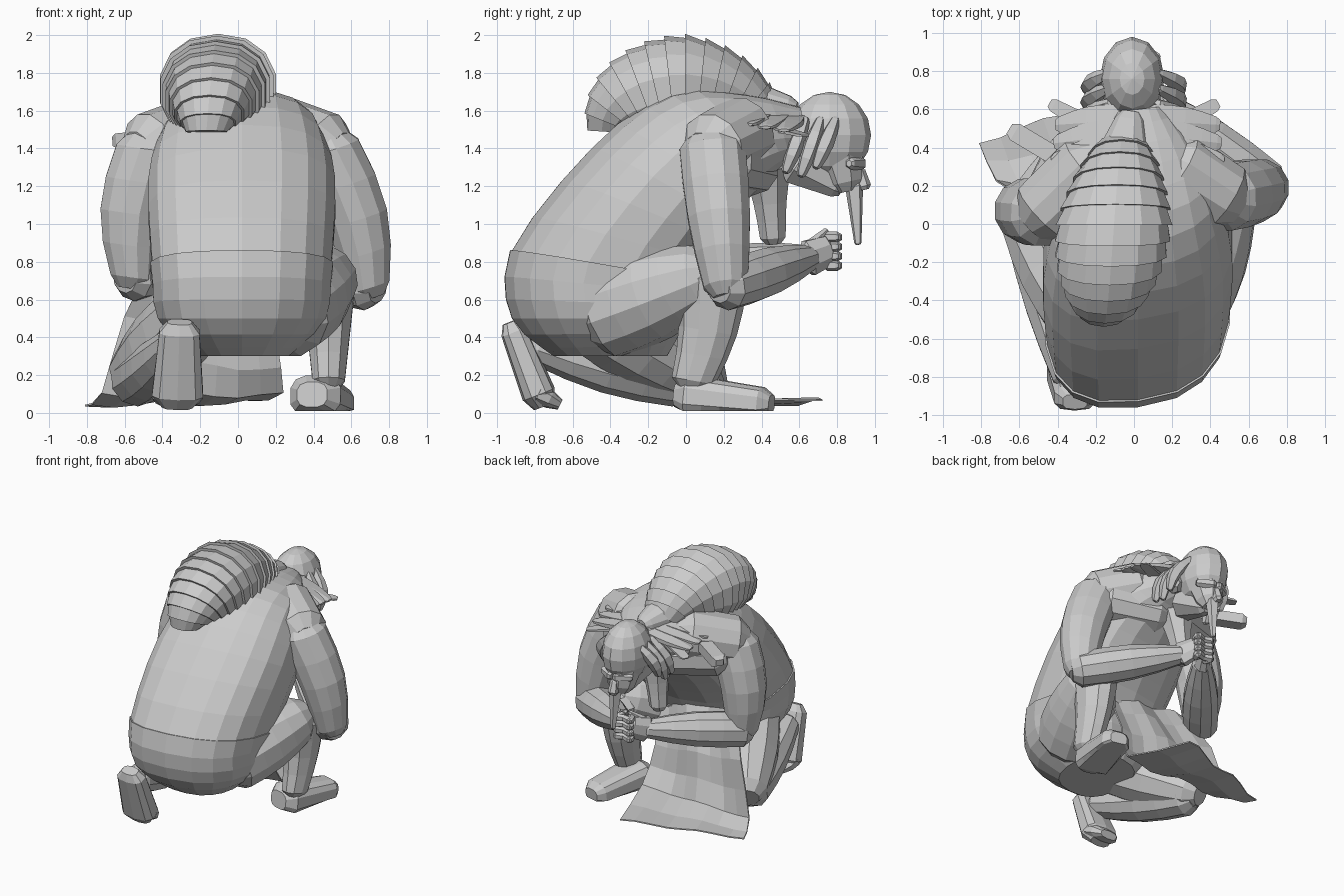
import bpy
import math
import random
from mathutils import Vector

random.seed(4)
cube = bpy.data.objects.get("Cube")
if cube:
    bpy.data.objects.remove(cube)

SIDES = {"pos": 1, "neg": -1}


def add_mesh(name, verts, faces):
    mesh = bpy.data.meshes.new(name)
    mesh.from_pydata([tuple(v) for v in verts], [], faces)
    mesh.update()
    obj = bpy.data.objects.new(name, mesh)
    bpy.context.collection.objects.link(obj)
    return obj


def oval(center, across, upward, sides=10, boxy=1):
    """Ring of points; boxy below one squares it off."""
    ring = []
    for i in range(sides):
        angle = math.tau * (i + 0.5) / sides
        c, s = math.cos(angle), math.sin(angle)
        ring.append(center + across * math.copysign(abs(c) ** boxy, c)
                    + upward * math.copysign(abs(s) ** boxy, s))
    return ring


def loft(name, rings):
    n = len(rings[0])
    faces = [(r * n + i, r * n + (i + 1) % n, (r + 1) * n + (i + 1) % n, (r + 1) * n + i)
             for r in range(len(rings) - 1) for i in range(n)]
    last = (len(rings) - 1) * n
    faces += [tuple(reversed(range(n))), tuple(range(last, last + n))]
    return add_mesh(name, [p for ring in rings for p in ring], faces)


def smooth(keys, steps=3):
    """Rows of numbers joined by a smooth curve through every row."""
    rows = []
    for i in range(len(keys) - 1):
        before, after = keys[max(i - 1, 0)], keys[min(i + 2, len(keys) - 1)]
        for k in range(steps):
            t = k / steps
            rows.append([b + t * (c - a + t * (2 * a - 5 * b + 4 * c - d
                                               + t * (3 * b - 3 * c + d - a))) / 2
                         for a, b, c, d in zip(before, keys[i], keys[i + 1], after)])
    return rows + [list(keys[-1])]


def limb(name, start, end, r_start, r_end, swell=0, flat=1, bow=(0, 0, 0), sides=10, boxy=1):
    """Tapered, round-ended bar between two joints, bowed sideways if asked."""
    start, end, bow = Vector(start), Vector(end), Vector(bow)
    along = (end - start).normalized()
    guide = Vector((0, 1, 0)) if abs(along.z) > 0.7 else Vector((0, 0, 1))
    across = along.cross(guide).normalized()
    upward = across.cross(along) * flat

    def ring(center, radius):
        return oval(center, across * radius, upward * radius, sides, boxy)

    rings = [ring(start - along * r_start * 0.5, r_start * 0.6)]
    for k in range(5):
        t = k / 4
        arch = math.sin(math.pi * t)
        rings.append(ring(start.lerp(end, t) + bow * arch,
                          r_start + (r_end - r_start) * t + swell * arch))
    rings.append(ring(end + along * r_end * 0.5, r_end * 0.6))
    return loft(name, rings)


# Trunk: back y, back z, front y, front z, half width; the right hip trails
trunk = []
for back_y, back_z, front_y, front_z, half in smooth([
        (-.7, .3, -.1, .3, .25), (-.92, .5, 0, .5, .45), (-.92, .86, 0, .7, .48),
        (-.5, 1.4, .2, 1, .5), (-.1, 1.69, .4, 1.2, .42), (.3, 1.69, .5, 1.3, .3),
        (.6, 1.62, .6, 1.36, .13)]):
    back, front = Vector((0.02, back_y, back_z)), Vector((0.02, front_y, front_z))
    trunk.append(oval((back + front) / 2, Vector((half, half / 8, 0)), (front - back) / 2,
                      sides=18, boxy=0.8))
hem = 6
loft("jacket", trunk[hem - 1:])
hips = trunk[:hem + 1]
rim = hips[-1]
middle = sum(rim, Vector()) / len(rim)
hips[-1] = [middle + (p - middle) * 1.02 for p in rim]
loft("hips", hips)

# Raised leg
knee, ankle = (.47, .08, .72), (.48, .04, .17)
limb("raised_thigh", (.24, -.42, .54), knee, .26, .18, swell=.03, sides=12)
limb("raised_shin", (.48, .13, .7), ankle, .15, .09, flat=1.3, bow=(0, .03, 0))
foot = limb("front_foot", (.41, .02, .09), (.51, .4, .05), .14, .11, flat=.8, boxy=.7, sides=12)
for v in foot.data.vertices:
    v.co.z = max(v.co.z, 0.01)

# Kneeling leg
knee, ankle = (-.55, 0, .2), (-.33, -.8, .36)
limb("kneeling_thigh", (-.25, -.5, .5), knee, .2, .15, swell=.03)
limb("kneeling_shin", (-.54, -.04, .17), ankle, .14, .1, swell=.02, bow=(0, 0, -.02))
ball = (-.32, -.78, .1)
limb("rear_foot", (-.31, -.91, .43), ball, .11, .14, flat=.65, boxy=.7)
limb("rear_toes", ball, (-.32, -.72, .07), .14, .12, flat=.4, boxy=.7)

# Arms and clasped hands
elbows = {"pos": Vector((.69, .21, .67)), "neg": Vector((-.56, .08, .72))}
for label, s in SIDES.items():
    shoulder, elbow = Vector((.47 * s, .1 + .04 * s, 1.4)), elbows[label]
    wrist, knuckles = Vector((.1 * s, .65, .82)), Vector((.04 * s, .75, .86))
    limb("shoulder_" + label, (.22 * s, .3, 1.48), shoulder, .2, .19, sides=12)
    limb("chest_" + label, (.08 * s, .36, 1.3), (.42 * s, .2, 1.34), .15, .17)
    limb("upper_arm_" + label, shoulder, elbow, .18, .12, swell=.02, bow=(.05 * s, 0, 0), sides=12)
    limb("forearm_" + label, elbow, wrist, .13, .07, swell=.03)
    limb("palm_" + label, wrist, knuckles, .06, .05, flat=1.7, sides=8)
    for k in range(4):
        lift = Vector((0, 0, .05 * k - .08))
        bend = knuckles + lift + Vector((.02 * s, .05, 0))
        limb(f"finger_{label}_{k + 1}", knuckles + lift, bend, .03, .03, sides=6)
        limb(f"fingertip_{label}_{k + 1}", bend, bend - Vector((.1 * s, .03, 0)),
             .03, .02, sides=6)
    limb("thumb_" + label, wrist + Vector((0, 0, .06)), (.02 * s, .74, .96), .035, .02, sides=6)

# Head, bent face down
bpy.ops.mesh.primitive_uv_sphere_add(segments=12, ring_count=8, location=(-.01, .76, 1.47))
skull = bpy.context.object
skull.name = "skull"
skull.scale = (.17, .22, .23)
limb("face", (-.01, .8, 1.4), (-.01, .84, 1.22), .15, .1, sides=8)
limb("jaw", (-.01, .6, 1.33), (-.01, .8, 1.2), .14, .07, sides=8)
limb("nose", (-.01, .92, 1.28), (-.01, .94, 1.2), .03, .04, sides=6)
limb("beard_lock", (0, .89, 1.2), (.01, .91, .9), .05, .02, sides=5)
limb("scarf_end", (-.03, .43, 1.3), (-.08, .46, .93), .13, .07, swell=-.01, sides=7)
for label, s in SIDES.items():
    limb("brow_" + label, (.02 * s, .92, 1.32), (.12 * s, .87, 1.32), .04, .03, sides=6)
    limb("ear_" + label, (.15 * s, .66, 1.38), (.2 * s, .57, 1.44), .07, .03, sides=6)
    for k in range(3):
        y = .55 + .08 * k
        tip = Vector((.24 * s, y - .02, random.uniform(1.25, 1.4)))
        limb(f"hair_lock_{label}_{k + 1}", (.13 * s, y + .08, 1.55), tip,
             .03, .03, swell=.02, flat=.9, bow=(.04 * s, 0, 0), sides=5)

# Ragged collar
for label, s in SIDES.items():
    rags = 5
    for k in range(rags):
        f = k / (rags - 1)
        reach = .4 + .06 * f + random.uniform(-.03, .03)
        limb(f"collar_rag_{label}_{k + 1}", (.1 * s, .54 - .3 * f, 1.56 + .06 * f),
             (reach * s, .52 - .38 * f, 1.5 + .06 * f), .1, .05, swell=.02, flat=.3, sides=6)
    limb("collar_flap_" + label, (.2 * s, .5, 1.5), (.42 * s, .62, 1.47), .07, .05,
         flat=.2, sides=4)
limb("shoulder_flap", (-.42, .36, 1.46), (-.62, .48, 1.44), .07, .07, flat=.8, sides=4)


# Plated crest: bands swept along an arch, each flaring over the next
def crest_ring(degrees, grow):
    angle = math.radians(degrees)
    c, s = math.cos(angle), math.sin(angle)
    center = Vector((-.04 - degrees / 1400, .42 * c, 1.48 + .24 * s))
    outward = Vector((0, .24 * c, .42 * s)).normalized()
    radius = (.1 + .2 * s) * (1 - .25 * max(c, 0)) * grow
    return oval(center, Vector((radius, 0, 0)), outward * radius * .92, sides=14, boxy=.9)


limb("crest_root", (-.02, .55, 1.6), (-.05, .36, 1.61), .08, .15, sides=12)
bands, first, final = 14, 25, 178
sweep = (final - first) / bands
for k in range(bands):
    near = first + sweep * k
    far = near + sweep
    loft(f"crest_band_{k + 1}", [crest_ring(near - 1, .96), crest_ring(far, 1.04),
                                 crest_ring(far, .8)])

# Cloth from the lap to the floor: one edge point, then the other
rows = smooth([(-.45, 0, .8, .25, 0, .75), (-.6, .15, .5, .2, .1, .4),
               (-.72, .22, .1, .24, .2, .1), (-.81, .43, .05, .08, .72, .07)], steps=2)
cols = 9
verts = []
for r, row in enumerate(rows):
    left, right = Vector(row[:3]), Vector(row[3:])
    for c in range(cols):
        fold = .015 * math.sin(c * 1.5 + r * .6)
        verts.append(left.lerp(right, c / (cols - 1)) + Vector((0, fold, fold)))
faces = [(r * cols + c, r * cols + c + 1, (r + 1) * cols + c + 1, (r + 1) * cols + c)
         for r in range(len(rows) - 1) for c in range(cols - 1)]
cloth = add_mesh("lap_cloth", verts, faces)
cloth.modifiers.new("Thickness", "SOLIDIFY").thickness = .01
